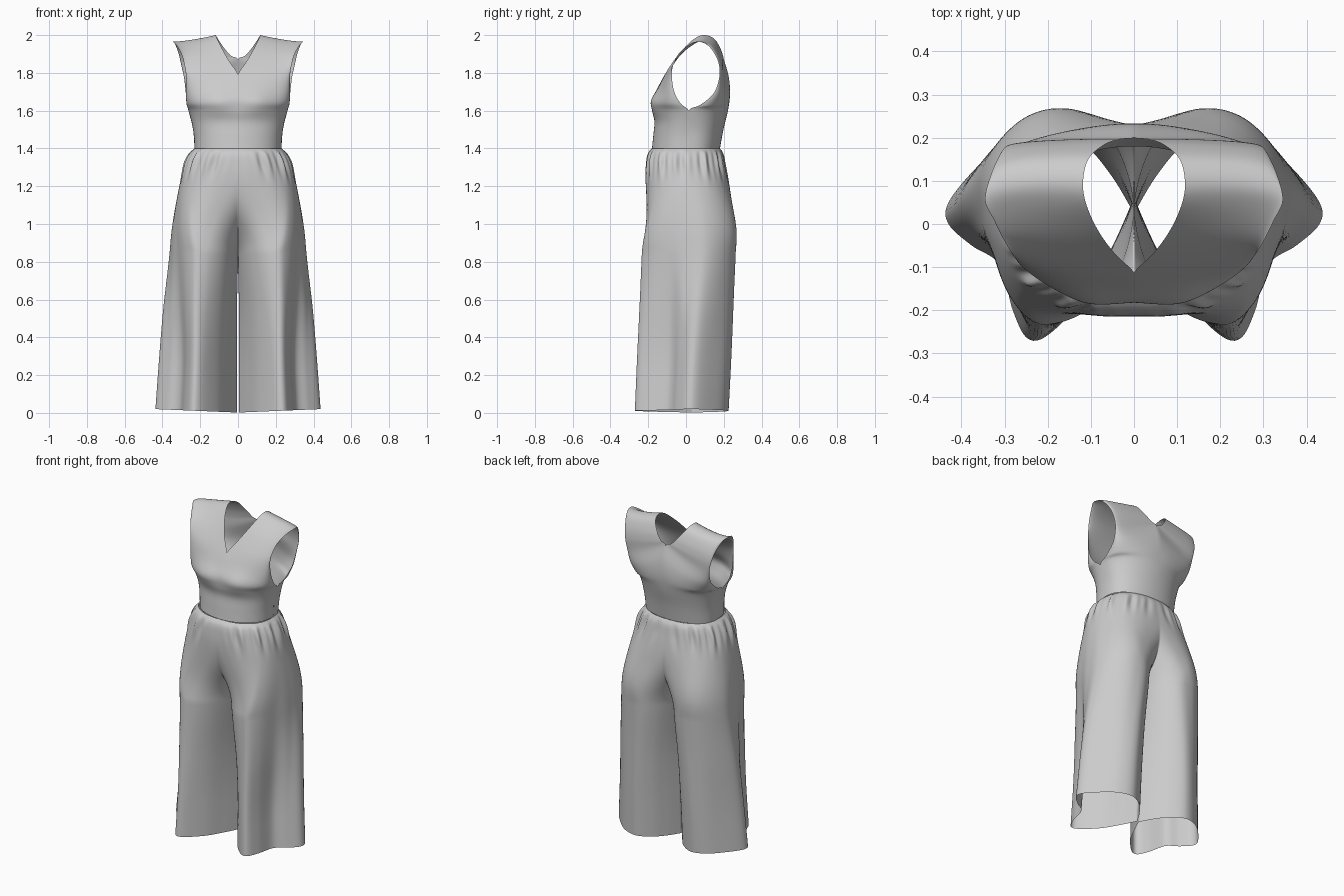
import bpy, bmesh
from math import sin, cos, pi, exp, hypot

if "Cube" in bpy.data.objects:
    bpy.data.objects.remove(bpy.data.objects["Cube"])


def spline(rows, n):
    """Smooth curve through table rows, n steps per gap."""
    out = []
    for i in range(len(rows) - 1):
        p0, p1 = rows[max(i - 1, 0)], rows[i]
        p2, p3 = rows[i + 1], rows[min(i + 2, len(rows) - 1)]
        for k in range(n):
            t = k / n
            out.append([0.5 * (2 * b + (c - a) * t + (2 * a - 5 * b + 4 * c - d) * t * t
                               + (3 * b - a - 3 * c + d) * t ** 3)
                        for a, b, c, d in zip(p0, p1, p2, p3)])
    out.append(list(rows[-1]))
    return out


def resample(pts, n):
    """n + 1 evenly spaced points along a 2D path."""
    acc = [0]
    for a, b in zip(pts, pts[1:]):
        acc.append(acc[-1] + hypot(b[0] - a[0], b[1] - a[1]))
    out, i = [], 0
    for k in range(n + 1):
        d = acc[-1] * k / n
        while i < len(pts) - 2 and acc[i + 1] < d:
            i += 1
        t = (d - acc[i]) / (acc[i + 1] - acc[i])
        out.append([a + (b - a) * t for a, b in zip(pts[i], pts[i + 1])])
    return out


def spow(v, e):
    return (1 if v >= 0 else -1) * abs(v) ** e


def smooth(a, b, v):
    t = min(max((v - a) / (b - a), 0), 1)
    return t * t * (3 - 2 * t)


def sheet(name, grid):
    """Open cloth sheet from a grid of points, mirrored across x."""
    bm = bmesh.new()
    vs = [[bm.verts.new(p) for p in row] for row in grid]
    for a, b in zip(vs, vs[1:]):
        for j in range(len(a) - 1):
            bm.faces.new((a[j], a[j + 1], b[j + 1], b[j]))
    bmesh.ops.remove_doubles(bm, verts=bm.verts, dist=0.0004)
    bmesh.ops.recalc_face_normals(bm, faces=bm.faces)
    for f in bm.faces:
        f.smooth = True
    me = bpy.data.meshes.new(name)
    bm.to_mesh(me)
    bm.free()
    ob = bpy.data.objects.new(name, me)
    bpy.context.collection.objects.link(ob)
    m = ob.modifiers.new("mirror", 'MIRROR')
    m.merge_threshold = 0.0008
    return ob


# Bodice: front waist, over the shoulder, down to the back waist
# z inner, z outer, x inner, x outer, y inner, y outer
bodice_rows = [
    (1.40, 1.40, 0, .230, -.180, .02),
    (1.47, 1.47, 0, .234, -.173, .02),
    (1.54, 1.54, 0, .246, -.167, .02),
    (1.60, 1.60, 0, .262, -.178, .015),
    (1.66, 1.64, 0, .273, -.178, -.03),
    (1.72, 1.70, 0, .275, -.150, -.062),
    (1.79, 1.78, 0, .275, -.113, -.075),
    (1.86, 1.84, .045, .283, -.068, -.068),
    (1.93, 1.90, .085, .300, -.012, -.040),
    (1.985, 1.945, .112, .325, .050, .010),
    (2.00, 1.965, .118, .345, .100, .055),
    (1.98, 1.95, .106, .332, .150, .110),
    (1.93, 1.90, .072, .314, .182, .152),
    (1.89, 1.84, .036, .300, .196, .175),
    (1.87, 1.77, 0, .285, .201, .175),
    (1.78, 1.69, 0, .276, .226, .145),
    (1.69, 1.63, 0, .270, .233, .075),
    (1.60, 1.60, 0, .262, .222, .015),
    (1.50, 1.50, 0, .238, .198, .02),
    (1.40, 1.40, 0, .230, .180, .02)]
grid = []
for zi, zo, xi, xo, yi, yo in spline(bodice_rows, 6):
    row = []
    xi = xi if xi > .003 else 0
    for j in range(29):
        a = j / 28 * pi / 2
        s = sin(a)
        x = xi + (xo - xi) * s
        y = yo + (yi - yo) * abs(cos(a)) ** .8
        z = zo + (zi - zo) * (1 - s) ** 1.5
        if yi < 0:  # bust
            y -= .015 * exp(-((x - .11) / .075) ** 2 - ((z - 1.65) / .065) ** 2)
        row.append((x, y, z))
    grid.append(row)
sheet("bodice", grid)

# Trousers: z, x outer, y front, y back
leg_rows = [
    (1.40, .230, -.180, .180),
    (1.37, .258, -.203, .198),
    (1.30, .287, -.213, .212),
    (1.15, .322, -.220, .243),
    (1.00, .350, -.227, .266),
    (.86, .366, -.235, .266),
    (.60, .388, -.245, .254),
    (.30, .410, -.258, .240),
    (.01, .430, -.270, .225)]
# Draped outline of one leg at the hem, from the inner seam round the front
hem = [(0, .035), (.045, -.06), (.105, -.165), (.19, -.255), (.24, -.266), (.275, -.20),
       (.305, -.095), (.37, -.05), (.424, .0), (.424, .05), (.36, .13), (.28, .2),
       (.19, .225), (.105, .18), (.045, .11), (0, .035)]
N = 144
hem = resample(spline(hem, 12), N)
grid = []
for z, xo, yf, yb in spline(leg_rows, 10):
    e = .85
    t = min((1.4 - z) / .54, 1)
    end = pi / 2 + pi / 2 * t ** 2.5 if t < .999 else pi
    r = abs(cos(end)) ** e if t > .02 else 0
    cx, rx = xo * r / (1 + r), xo / (1 + r)
    cy, ry = (yf + yb) / 2, (yb - yf) / 2
    drape = smooth(1.3, .2, z)
    gather = exp(-((z - 1.33) / .07) ** 2) * smooth(1.40, 1.37, z)
    gap = .006 * smooth(.84, .5, z)
    row = []
    for j in range(N + 1):
        p = -end + 2 * end * j / N
        # gathers below the waist seam
        k = 1 + gather * (.022 * sin(17 * p) + .017 * sin(29 * p + 1)) * min(1, 4 * (end - abs(p)))
        x = cx + rx * spow(cos(p), e) * k
        y = cy + (ry * spow(sin(p), e) * k if end < pi or 0 < j < N else 0)
        hx, hy = hem[j]
        hx *= xo / .43
        hy = yf + (hy + .27) * (yb - yf) / .495
        x += (hx - x) * drape
        y += (hy - y) * drape
        if j in (0, N):
            x = 0
        row.append((max(x, 0) + gap, y, z + (.018 * x / .43 - .008) * smooth(.3, 0, z)))
    grid.append(row)
sheet("trousers", grid)
